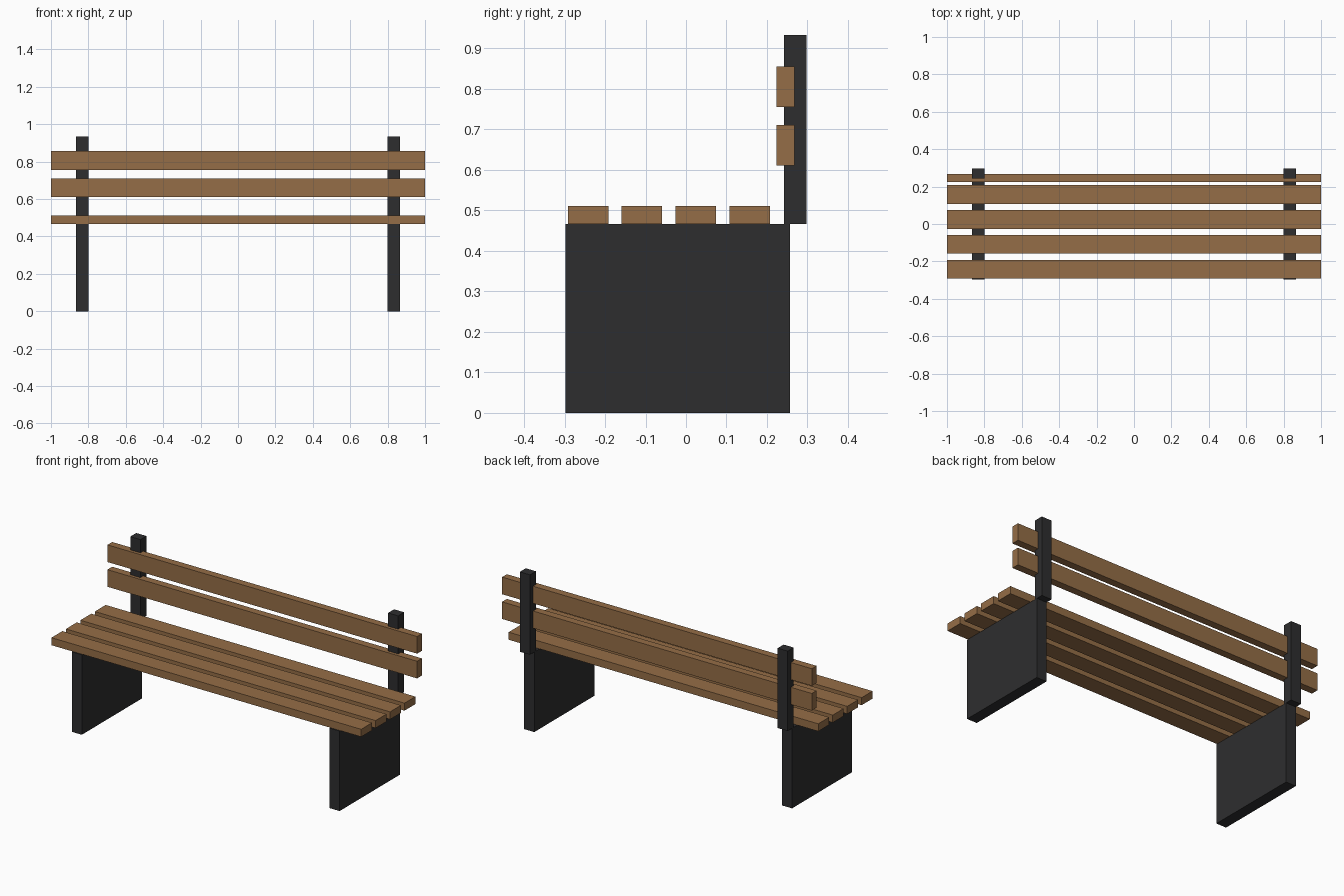
import bpy

if "Cube" in bpy.data.objects:
    bpy.data.objects.remove(bpy.data.objects["Cube"])


def material(name, rgb):
    m = bpy.data.materials.new(name)
    m.diffuse_color = (*rgb, 1.0)
    m.use_nodes = True
    m.node_tree.nodes["Principled BSDF"].inputs["Base Color"].default_value = m.diffuse_color
    return m


wood = material("brown wood", (0.30, 0.155, 0.063))
metal = material("dark metal", (0.027, 0.027, 0.028))


def box(name, x, y, z, mat):
    """Box from (min, max) ranges on each axis."""
    spans = (x, y, z)
    bpy.ops.mesh.primitive_cube_add(size=1, location=[(a + b) / 2 for a, b in spans])
    ob = bpy.context.object
    ob.name = name
    ob.scale = [b - a for a, b in spans]
    bpy.ops.object.transform_apply(location=False, rotation=False, scale=True)
    ob.data.materials.append(mat)
    return ob


SEAT_Z = 0.467

# Side panels and back posts, mirrored left and right
for side, x in (("left", (-0.865, -0.80)), ("right", (0.80, 0.865))):
    box(f"{side}_leg_panel", x, (-0.298, 0.257), (0, SEAT_Z), metal)
    box(f"{side}_back_post", x, (0.242, 0.297), (SEAT_Z, 0.933), metal)

# Seat slats
for i in range(4):
    y = -0.292 + i * 0.1333
    box(f"seat_slat_{i + 1}", (-1, 1), (y, y + 0.10), (SEAT_Z, 0.511), wood)

# Backrest slats, set into the front of the posts
for i in range(2):
    z = 0.611 + i * 0.1445
    box(f"back_slat_{i + 1}", (-1, 1), (0.224, 0.268), (z, z + 0.10), wood)
